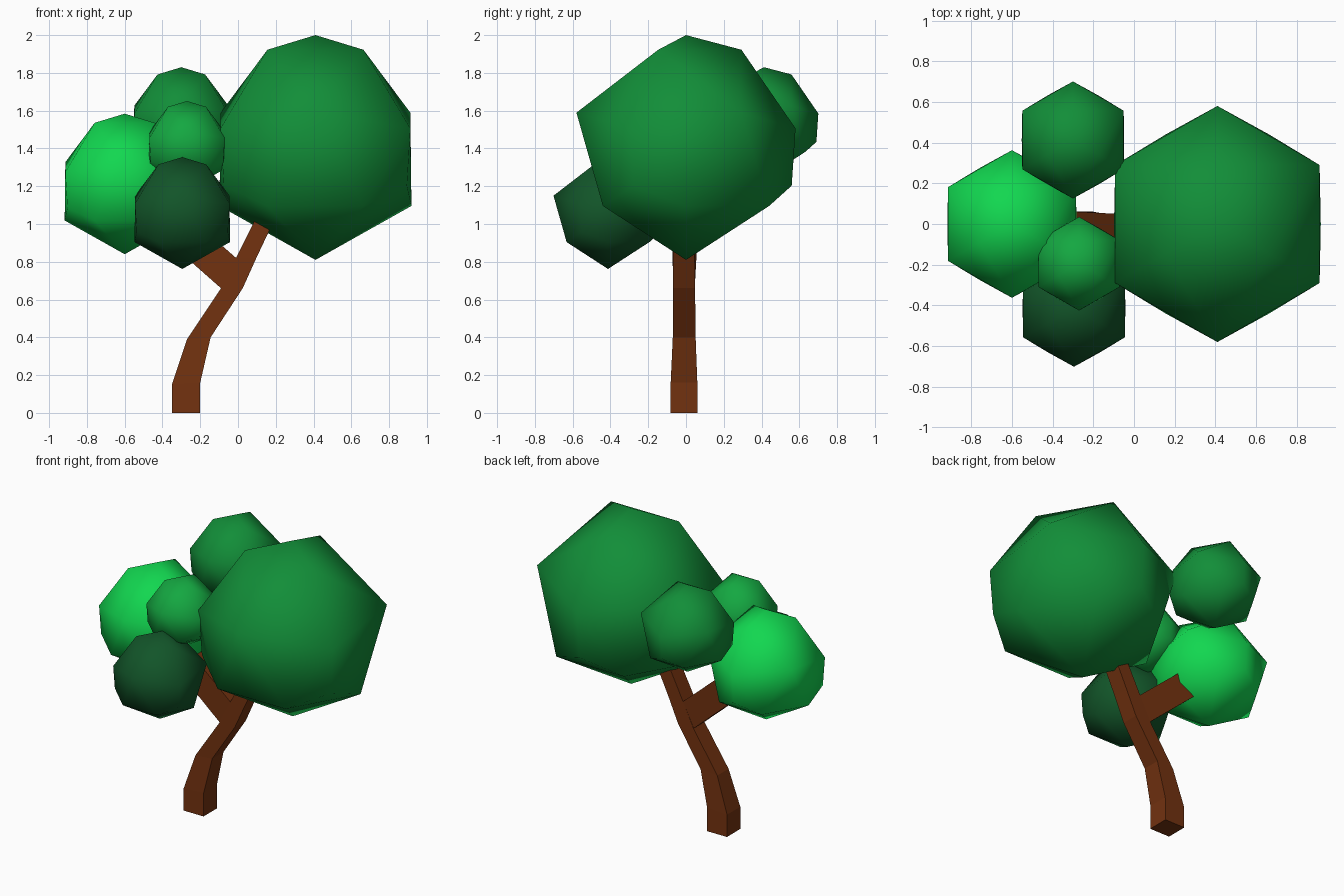
import bpy, bmesh
from math import sin, cos, radians, sqrt

if "Cube" in bpy.data.objects:
    bpy.data.objects.remove(bpy.data.objects["Cube"])


def material(name, r, g, b):
    m = bpy.data.materials.new(name)
    m.diffuse_color = (r, g, b, 1)
    m.use_nodes = True
    m.node_tree.nodes["Principled BSDF"].inputs["Base Color"].default_value = m.diffuse_color
    return m


def finish(bm, name, mat, smooth):
    bmesh.ops.recalc_face_normals(bm, faces=bm.faces)
    for f in bm.faces:
        f.smooth = smooth
    me = bpy.data.meshes.new(name)
    bm.to_mesh(me)
    bm.free()
    me.materials.append(mat)
    ob = bpy.data.objects.new(name, me)
    bpy.context.collection.objects.link(ob)
    return ob


# Rings of a faceted ball with threefold symmetry: height, first angle, count
RINGS = [(1.0, 0, 1), (0.87, 90, 3), (0.31, 30, 3), (0.17, 90, 3),
         (-0.34, 90, 3), (-0.52, 0, 6), (-1.0, 0, 1)]


def leaf_ball(name, centre, radius, mat):
    bm = bmesh.new()
    for z, start, count in RINGS:
        r = sqrt(max(0, 1 - z * z))
        if abs(z) < 0.32:
            r = 0.975
        for i in range(count):
            a = radians(start + 360 * i / count)
            bm.verts.new((centre[0] + radius * r * cos(a),
                          centre[1] + radius * r * sin(a),
                          centre[2] + radius * z))
    bmesh.ops.convex_hull(bm, input=bm.verts)
    return finish(bm, name, mat, True)


def limb(name, stations, mat):
    # Loft of rectangular sections: (x, z) of both edges, then front and back y
    bm = bmesh.new()
    rings = []
    for (ax, az), (bx, bz), y0, y1 in stations:
        rings.append([bm.verts.new(p) for p in
                      ((ax, y0, az), (bx, y0, bz), (bx, y1, bz), (ax, y1, az))])
    for lo, hi in zip(rings, rings[1:]):
        for i in range(4):
            j = (i + 1) % 4
            bm.faces.new((lo[i], lo[j], hi[j], hi[i]))
    bm.faces.new(rings[0])
    bm.faces.new(rings[-1])
    return finish(bm, name, mat, False)


bark = material("bark", 0.17, 0.032, 0.005)
green = material("leaf_green", 0.006, 0.27, 0.04)
bright = material("leaf_bright", 0.006, 0.68, 0.08)
fresh = material("leaf_fresh", 0.007, 0.39, 0.053)
dark = material("leaf_dark", 0.006, 0.09, 0.022)

# Bent trunk and side branch
limb("trunk", [((-0.35, 0), (-0.2, 0), -0.083, 0.062),
               ((-0.35, 0.15), (-0.2, 0.16), -0.081, 0.06),
               ((-0.27, 0.39), (-0.145, 0.4), -0.07, 0.051),
               ((-0.09, 0.66), (0.025, 0.66), -0.069, 0.048),
               ((-0.01, 0.82), (0.097, 0.82), -0.068, 0.046),
               ((0.13, 1.1), (0.22, 1.08), -0.065, 0.045)], bark)
limb("branch", [((-0.09, 0.66), (-0.01, 0.82), -0.067, 0.046),
                ((-0.43, 0.96), (-0.33, 1.10), -0.075, 0.063)], bark)

# Foliage
leaf_ball("large_foliage", (0.41, 0, 1.405), 0.595, green)
leaf_ball("left_foliage", (-0.6, 0, 1.212), 0.372, bright)
leaf_ball("back_foliage", (-0.3, 0.413, 1.535), 0.295, green)
leaf_ball("front_foliage", (-0.295, -0.413, 1.058), 0.296, dark)
leaf_ball("small_foliage", (-0.27, -0.195, 1.415), 0.236, fresh)
